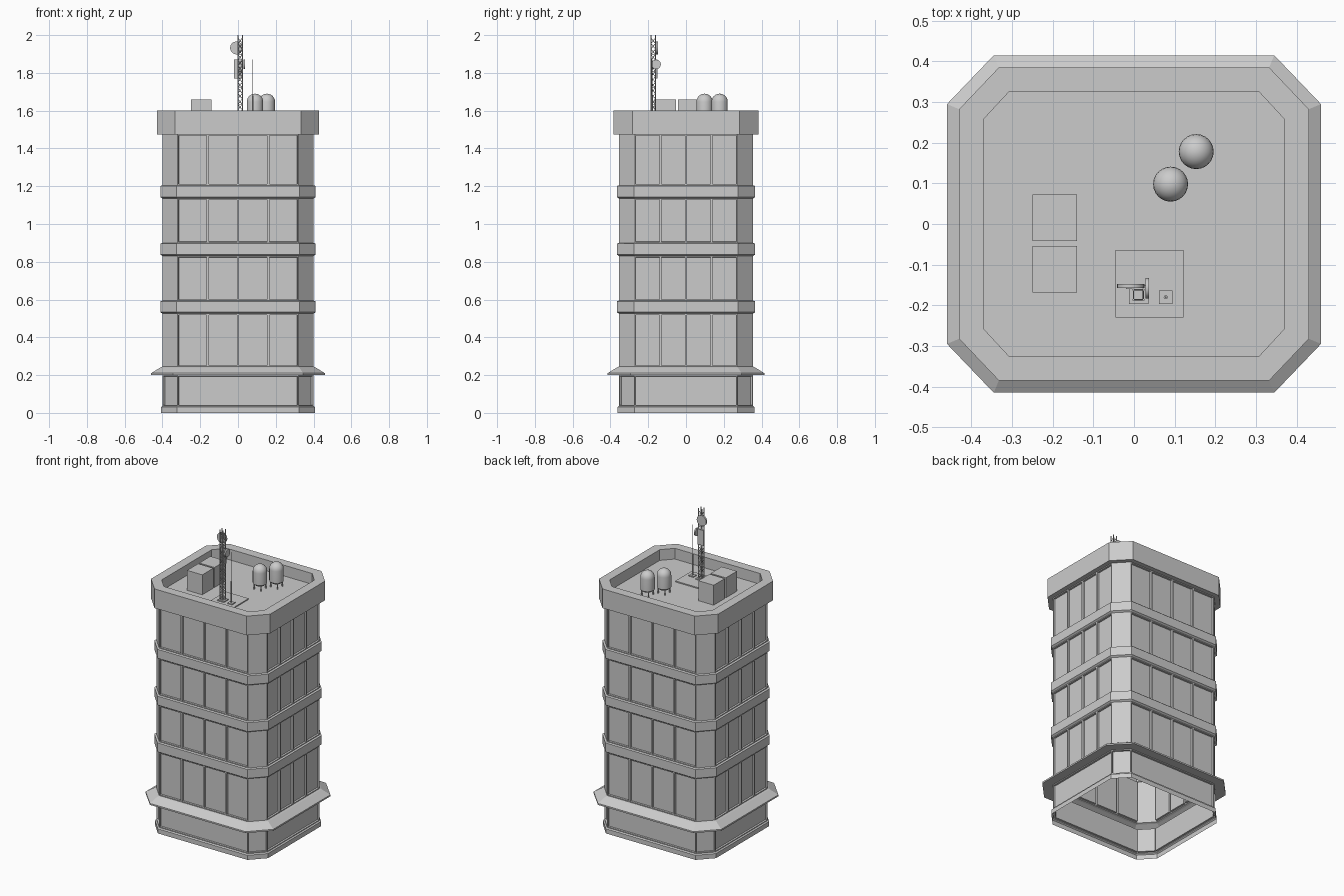
import bpy, bmesh, math
from mathutils import Vector

if "Cube" in bpy.data.objects:
    bpy.data.objects.remove(bpy.data.objects["Cube"])


def finish(bm, name, smooth=False):
    me = bpy.data.meshes.new(name)
    bm.to_mesh(me)
    bm.free()
    ob = bpy.data.objects.new(name, me)
    bpy.context.collection.objects.link(ob)
    if smooth:
        bpy.ops.object.select_all(action='DESELECT')
        ob.select_set(True)
        bpy.context.view_layer.objects.active = ob
        bpy.ops.object.shade_smooth_by_angle(angle=math.radians(40))
    return ob


def ring(d, z):
    # chamfered rectangle, offset outward by d, counter-clockwise
    x, y = 0.40 + d, 0.355 + d
    cx, cy = 0.32 + 0.414 * d, 0.27 + 0.414 * d
    return [Vector((px, py, z)) for px, py in (
        (-cx, -y), (cx, -y), (x, -cy), (x, cy), (cx, y), (-cx, y), (-x, cy), (-x, -cy))]


def box(name, x0, x1, y0, y1, z0, z1):
    bm = bmesh.new()
    bmesh.ops.create_cube(bm, size=1)
    for v in bm.verts:
        v.co = Vector(((x0 + x1) / 2 + v.co.x * (x1 - x0),
                       (y0 + y1) / 2 + v.co.y * (y1 - y0),
                       (z0 + z1) / 2 + v.co.z * (z1 - z0)))
    return finish(bm, name)


def add_rod(bm, a, b, r, n=6):
    a, b = Vector(a), Vector(b)
    m = (b - a).to_track_quat('Z', 'Y').to_matrix().to_4x4()
    m.translation = (a + b) / 2
    bmesh.ops.create_cone(bm, cap_ends=True, segments=n, radius1=r, radius2=r,
                          depth=(b - a).length, matrix=m)


def rod(name, a, b, r, n=6):
    bm = bmesh.new()
    add_rod(bm, a, b, r, n)
    return finish(bm, name, n > 8)


# Building shell: (offset, height) profile, plus window count for the next strip
profile = [(0.008, 0, 0), (0.008, 0.03, 0), (0.0, 0.036, 1), (0.0, 0.20, 0),
           (0.06, 0.20, 0), (0.06, 0.21, 0), (0.012, 0.24, 0), (0.0, 0.245, 4)]
for zb, zt in ((0.525, 0.595), (0.83, 0.90), (1.135, 1.205)):
    profile += [(0.0, zb, 0), (0.011, zb + 0.008, 0), (0.011, zt - 0.004, 0), (0.0, zt, 4)]
profile += [(0.0, 1.475, 0), (0.03, 1.475, 0), (0.03, 1.60, 0), (-0.03, 1.60, 0), (-0.03, 1.53, 0)]

bm = bmesh.new()
panels = []
for (d0, z0, n), (d1, z1, _) in zip(profile, profile[1:]):
    lo, hi = ring(d0, z0), ring(d1, z1)
    for i in range(8):
        j = (i + 1) % 8
        long_side = i % 2 == 0
        count = n if (n > 1 and long_side) else 1
        for k in range(count):
            s, t = k / count, (k + 1) / count
            f = bm.faces.new([bm.verts.new(p) for p in (
                lo[i].lerp(lo[j], s), lo[i].lerp(lo[j], t),
                hi[i].lerp(hi[j], t), hi[i].lerp(hi[j], s))])
            if n == 1 or (n > 1 and long_side):
                panels.append(f)
bm.faces.new([bm.verts.new(p) for p in ring(*profile[-1][:2])])
bm.normal_update()
# Recessed windows and shop-front panels
bmesh.ops.inset_individual(bm, faces=panels, thickness=0.008, depth=0.0)
bm.normal_update()
bmesh.ops.inset_individual(bm, faces=panels, thickness=0.001, depth=-0.012)
bmesh.ops.remove_doubles(bm, verts=bm.verts, dist=0.0002)
finish(bm, "building_shell")

# Roof equipment boxes
ROOF = 1.53
for i, y0 in enumerate((-0.168, -0.042)):
    box(f"roof_unit_{i}", -0.25, -0.14, y0, y0 + 0.114, ROOF, 1.66)

# Water tanks: lathed capsule on four legs
R = 0.043
for i, (x, y) in enumerate(((0.09, 0.098), (0.153, 0.178))):
    prof = [(0, 1.556), (R * 0.7, 1.558), (R, 1.57)]
    prof += [(R * math.cos(a), 1.647 + R * math.sin(a))
             for a in [k * math.pi / 12 for k in range(7)]]
    bm = bmesh.new()
    vs = [bm.verts.new((x + r, y, z)) for r, z in prof]
    es = [bm.edges.new(e) for e in zip(vs, vs[1:])]
    bmesh.ops.spin(bm, geom=vs + es, cent=(x, y, 0), axis=(0, 0, 1),
                   angle=2 * math.pi, steps=24)
    bmesh.ops.remove_doubles(bm, verts=bm.verts, dist=0.0002)
    bmesh.ops.recalc_face_normals(bm, faces=bm.faces)
    finish(bm, f"tank_{i}", True)
    bm = bmesh.new()
    for sx in (-1, 1):
        for sy in (-1, 1):
            p = (x + sx * 0.025, y + sy * 0.025)
            add_rod(bm, (*p, ROOF), (*p, 1.58), 0.004)
    finish(bm, f"tank_legs_{i}")

# Mast pad and feet
box("mast_pad", -0.045, 0.122, -0.23, -0.064, ROOF, 1.537)
box("mast_foot", -0.012, 0.036, -0.197, -0.15, 1.537, 1.543)
box("whip_foot", 0.061, 0.095, -0.197, -0.164, 1.537, 1.543)

# Lattice mast: four legs, ties and zigzag bracing
bm = bmesh.new()
mx, my, h = 0.011, -0.174, 0.012
corners = [(mx - h, my - h), (mx + h, my - h), (mx + h, my + h), (mx - h, my + h)]
for c in corners:
    add_rod(bm, (*c, 1.54), (*c, 2.0), 0.003)
steps = 15
dz = 0.44 / steps
for s in range(steps):
    z = 1.545 + s * dz
    for i in range(4):
        a, b = corners[i], corners[(i + 1) % 4]
        if s % 2:
            a, b = b, a
        add_rod(bm, (*a, z), (*b, z + dz), 0.0016, 4)
        if s % 3 == 0:
            add_rod(bm, (*a, z), (*b, z), 0.0016, 4)
finish(bm, "lattice_mast")

# Dishes, panel antenna and whip
rod("large_dish", (-0.008, -0.158, 1.932), (-0.008, -0.147, 1.932), 0.034, 20)
rod("small_dish", (0.028, -0.158, 1.845), (0.037, -0.158, 1.845), 0.025, 20)
box("panel_antenna", -0.02, 0.022, -0.16, -0.15, 1.77, 1.87)
rod("whip_base", (0.078, -0.18, 1.54), (0.078, -0.18, 1.68), 0.005, 8)
rod("whip_tip", (0.078, -0.18, 1.68), (0.078, -0.18, 1.87), 0.0022)
